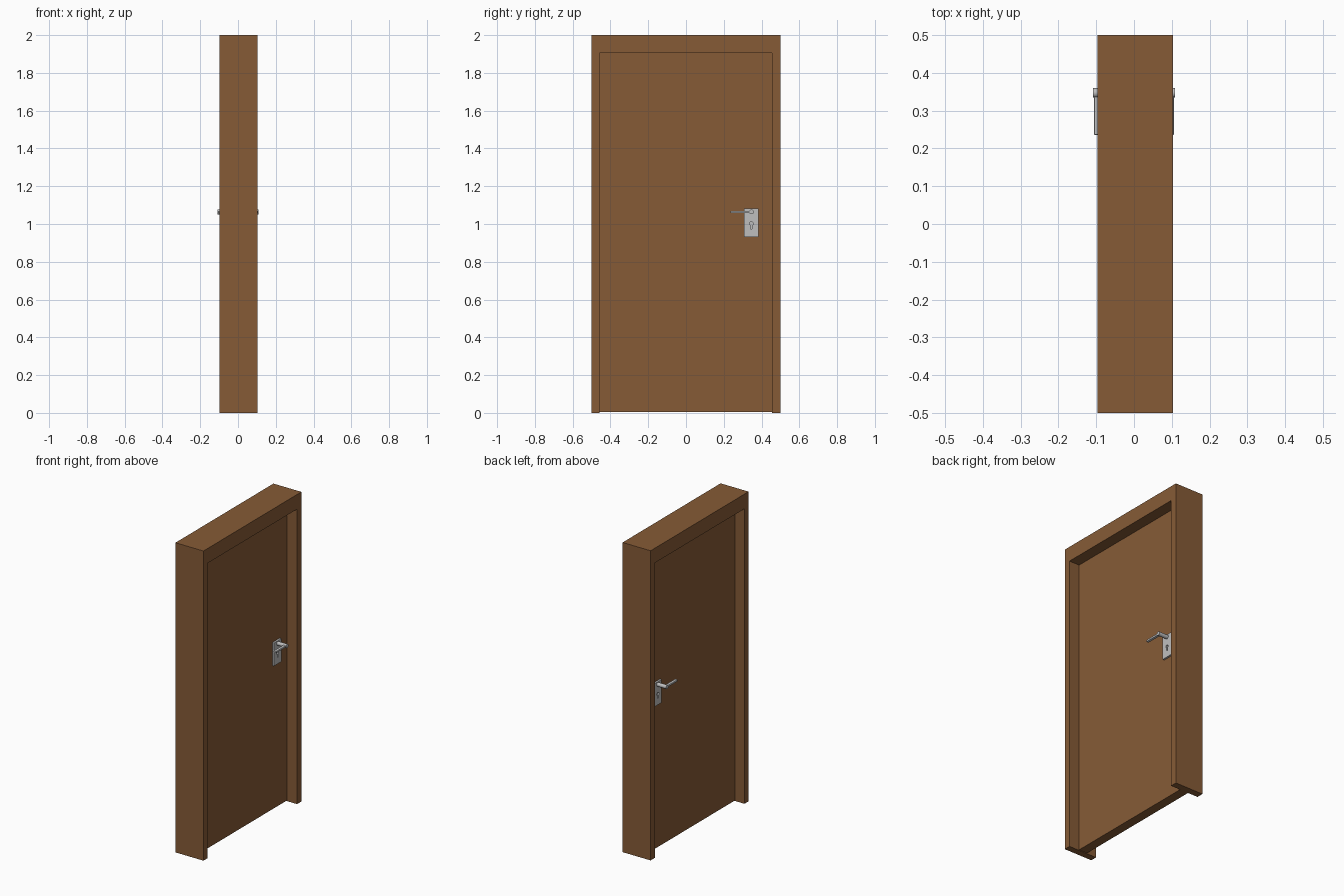
import bpy, bmesh, math
from mathutils import Matrix

if "Cube" in bpy.data.objects:
    bpy.data.objects.remove(bpy.data.objects["Cube"])


def material(name, rgb):
    m = bpy.data.materials.new(name)
    m.diffuse_color = (*rgb, 1)
    m.use_nodes = True
    m.node_tree.nodes["Principled BSDF"].inputs["Base Color"].default_value = m.diffuse_color
    return m


wood = material("brown wood", (0.24, 0.105, 0.037))
metal = material("brushed metal", (0.52, 0.52, 0.52))


def finish(name, bm, mat):
    bmesh.ops.recalc_face_normals(bm, faces=bm.faces[:])
    me = bpy.data.meshes.new(name)
    bm.to_mesh(me)
    bm.free()
    ob = bpy.data.objects.new(name, me)
    bpy.context.collection.objects.link(ob)
    me.materials.append(mat)
    return ob


def prism(name, pts, x0, x1, mat, bevel=0):
    """Extrude a (y, z) outline along x."""
    bm = bmesh.new()
    f = bm.faces.new([bm.verts.new((x0, y, z)) for y, z in pts])
    r = bmesh.ops.extrude_face_region(bm, geom=[f])
    vs = [v for v in r["geom"] if isinstance(v, bmesh.types.BMVert)]
    bmesh.ops.translate(bm, vec=(x1 - x0, 0, 0), verts=vs)
    if bevel:
        bmesh.ops.recalc_face_normals(bm, faces=bm.faces[:])
        bmesh.ops.bevel(bm, geom=bm.edges[:], offset=bevel, segments=2,
                        profile=0.5, affect='EDGES')
    return finish(name, bm, mat)


def rect(y0, y1, z0, z1):
    return [(y0, z0), (y1, z0), (y1, z1), (y0, z1)]


# Frame: two jambs and a head in one U-shaped profile
prism("door_frame", [(-0.5, 0), (-0.458, 0), (-0.458, 1.905), (0.456, 1.905),
                     (0.456, 0), (0.5, 0), (0.5, 2), (-0.5, 2)],
      -0.097, 0.103, wood)

# Door leaf
prism("door_leaf", rect(-0.458, 0.456, 0.004, 1.905), -0.03, 0.03, wood)

# Keyhole outline: round top with a slot below
HY, KZ, KR = 0.346, 1.002, 0.01
keyhole = [(HY - 0.004, 0.974), (HY + 0.004, 0.974)]
for i in range(15):
    a = math.radians(-65 + 310 * i / 14)
    keyhole.append((HY + KR * math.cos(a), KZ + KR * math.sin(a)))

# Handle set on each side of the leaf
for s, side in ((1, "right"), (-1, "left")):
    plate = prism(side + "_plate", rect(0.308, 0.383, 0.932, 1.081),
                  s * 0.03, s * 0.042, metal)
    cutter = prism("keyhole_cutter", keyhole, s * 0.033, s * 0.06, metal)
    mod = plate.modifiers.new("keyhole", 'BOOLEAN')
    mod.object = cutter
    mod.solver = 'EXACT'
    bpy.context.view_layer.objects.active = plate
    bpy.ops.object.modifier_apply(modifier=mod.name)
    bpy.data.objects.remove(cutter)

    # Spindle sticking out of the plate
    bm = bmesh.new()
    bmesh.ops.create_cone(bm, cap_ends=True, segments=24, radius1=0.0125,
                          radius2=0.0125, depth=0.0705,
                          matrix=Matrix.Translation((s * 0.07325, 0.347, 1.064))
                          @ Matrix.Rotation(math.pi / 2, 4, 'Y'))
    rod = finish(side + "_spindle", bm, metal)
    bpy.ops.object.select_all(action='DESELECT')
    rod.select_set(True)
    bpy.context.view_layer.objects.active = rod
    bpy.ops.object.shade_smooth_by_angle(angle=math.radians(40))

    # Lever pointing away from the lock edge
    prism(side + "_lever", rect(0.236, 0.347, 1.058, 1.070),
          s * 0.088, s * 0.1055, metal, bevel=0.002)
